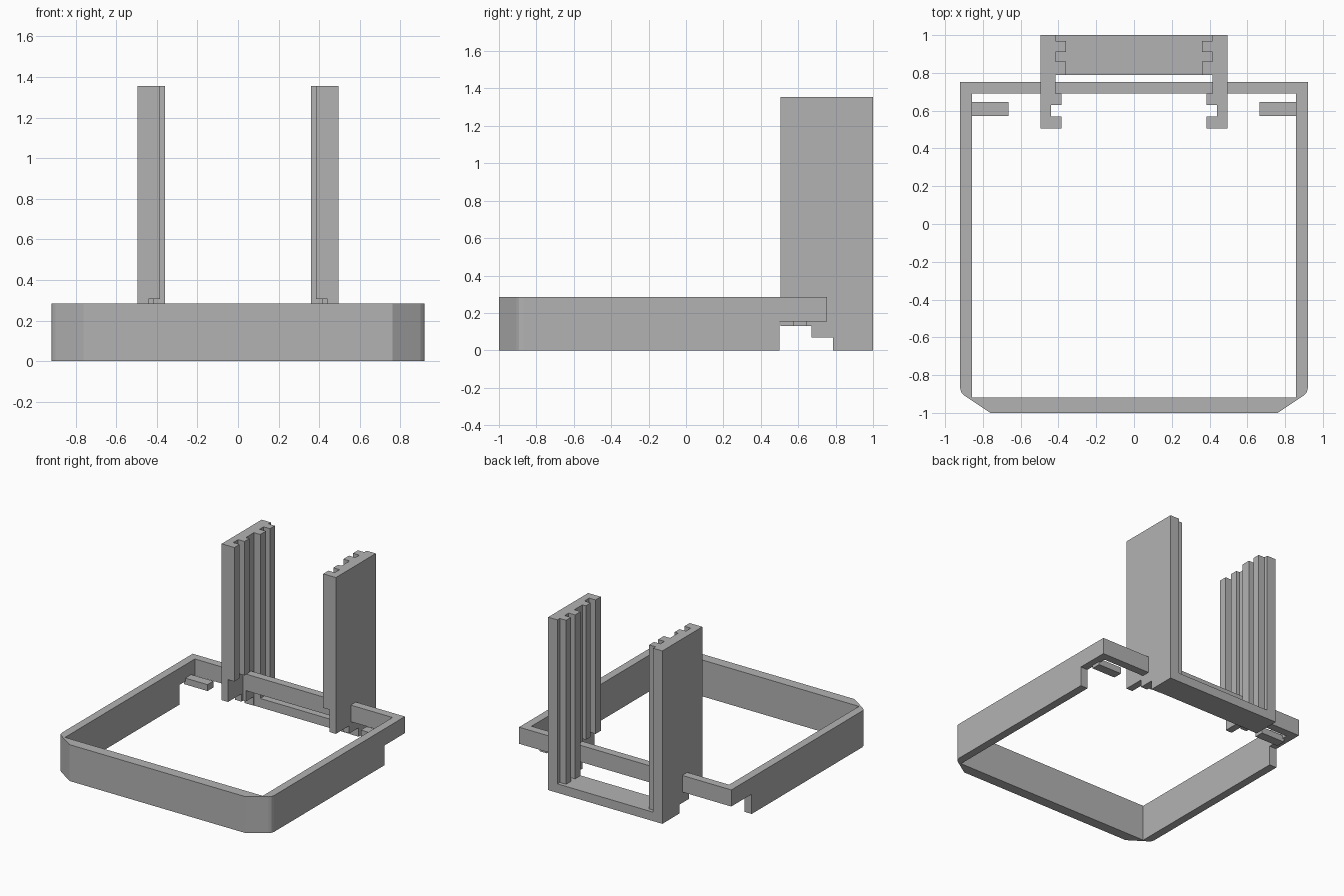
import bpy
import bmesh

cube = bpy.data.objects.get("Cube")
if cube:
    bpy.data.objects.remove(cube, do_unlink=True)

grey = bpy.data.materials.new("plain grey")
grey.use_nodes = True
grey.diffuse_color = (0.45, 0.45, 0.45, 1)
grey.node_tree.nodes["Principled BSDF"].inputs["Base Color"].default_value = grey.diffuse_color


def prism(name, outline, z0, z1):
    """Extrude a plan outline from z0 up to z1."""
    bm = bmesh.new()
    face = bm.faces.new([bm.verts.new((x, y, z0)) for x, y in outline])
    top = bmesh.ops.extrude_face_region(bm, geom=[face])
    verts = [v for v in top["geom"] if isinstance(v, bmesh.types.BMVert)]
    bmesh.ops.translate(bm, verts=verts, vec=(0, 0, z1 - z0))
    bmesh.ops.recalc_face_normals(bm, faces=bm.faces)
    mesh = bpy.data.meshes.new(name)
    bm.to_mesh(mesh)
    bm.free()
    mesh.materials.append(grey)
    obj = bpy.data.objects.new(name, mesh)
    bpy.context.collection.objects.link(obj)
    return obj


def box(name, x0, x1, y0, y1, z0, z1):
    return prism(name, [(x0, y0), (x1, y0), (x1, y1), (x0, y1)], z0, z1)


def mirrored(half):
    """Complete an outline by reflecting it across the centre."""
    return half + [(-x, y) for x, y in reversed(half)]


def cut(obj, cutter):
    cutter.hide_render = True
    mod = obj.modifiers.new("cut", "BOOLEAN")
    mod.operation = "DIFFERENCE"
    mod.solver = "EXACT"
    mod.object = cutter
    bpy.context.view_layer.objects.active = obj
    bpy.ops.object.modifier_apply(modifier=mod.name)
    bpy.data.objects.remove(cutter, do_unlink=True)


# Open frame: deep front and side walls with angled front corners
OUT, IN = 0.92, 0.857
prism("frame_walls", mirrored([
    (0.76, -1), (0.9, -0.907), (0.914, -0.892), (OUT, -0.87),
    (OUT, 0.5), (IN, 0.5), (IN, -0.918)]), 0, 0.285)

# Shallower rail closing the frame at the back
prism("rear_rail", mirrored([
    (IN, 0.5), (OUT, 0.5), (OUT, 0.753), ])
    + [(-IN, 0.5), (-IN, 0.69), (IN, 0.69)], 0.155, 0.285)

# Floor plate between the uprights
box("floor_plate", -0.415, 0.415, 0.79, 1, 0, 0.07)

# Slotted uprights: inner edge listed from front to back
inner = [(0.385, 0.505), (0.385, 0.57), (0.44, 0.57), (0.44, 0.63),
         (0.385, 0.63), (0.385, 0.69), (0.415, 0.69), (0.415, 0.79),
         (0.36, 0.79), (0.36, 0.86), (0.415, 0.86), (0.415, 0.91),
         (0.36, 0.91), (0.36, 0.97), (0.415, 0.97), (0.415, 1)]
for side, s in (("left", 1), ("right", -1)):
    outline = [(s * x, y) for x, y in inner + [(0.495, 1), (0.495, 0.505)]]
    upright = prism(side + "_upright", outline, 0, 1.355)
    # Stepped underside and the relieved foot of the front slot
    cut(upright, box("front_step", s * 0.3, s * 0.6, 0.4, 0.67, -0.1, 0.13))
    cut(upright, box("middle_step", s * 0.3, s * 0.6, 0.4, 0.787, -0.1, 0.07))
    cut(upright, box("slot_foot", s * 0.3, s * 0.44, 0.4, 0.69, -0.1, 0.305))
    # Small peg under the rail
    box(side + "_peg", s * 0.665, s * 0.87, 0.572, 0.645, 0.13, 0.18)
